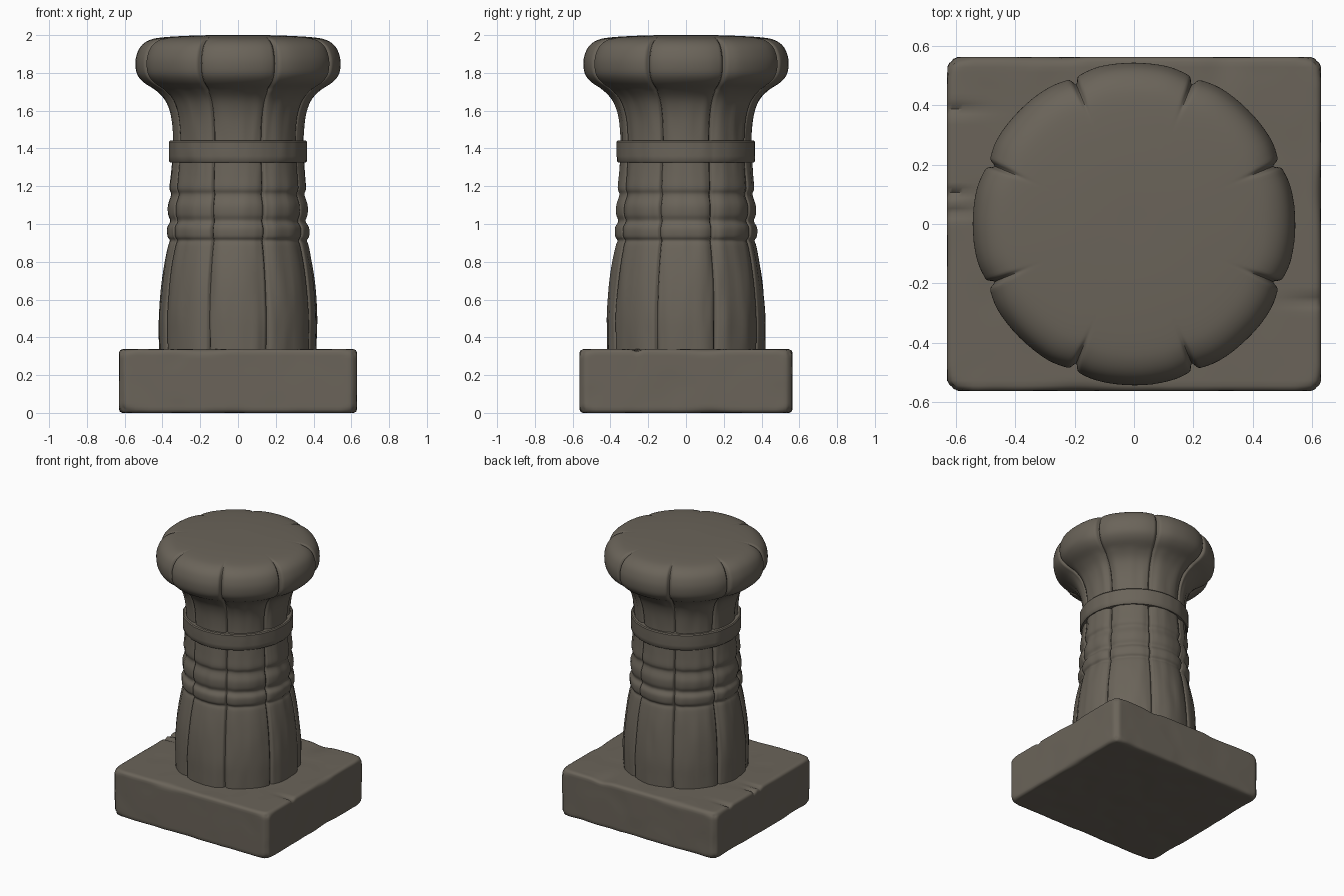
import bpy, bmesh, math
from mathutils import Vector, noise

if "Cube" in bpy.data.objects:
    bpy.data.objects.remove(bpy.data.objects["Cube"])

stone = bpy.data.materials.new("weathered stone")
stone.diffuse_color = (0.145, 0.127, 0.101, 1)
stone.use_nodes = True
stone.node_tree.nodes["Principled BSDF"].inputs["Base Color"].default_value = stone.diffuse_color


def finish(name, bm, angle):
    bmesh.ops.recalc_face_normals(bm, faces=bm.faces)
    me = bpy.data.meshes.new(name)
    bm.to_mesh(me)
    bm.free()
    me.materials.append(stone)
    ob = bpy.data.objects.new(name, me)
    bpy.context.collection.objects.link(ob)
    bpy.ops.object.select_all(action='DESELECT')
    ob.select_set(True)
    bpy.context.view_layer.objects.active = ob
    bpy.ops.object.shade_smooth_by_angle(angle=math.radians(angle))
    return ob


def smooth_profile(pts, n):
    """Catmull-Rom curve through (radius, z) points."""
    out = []
    for i in range(len(pts) - 1):
        a, b, c, d = (Vector(pts[min(max(i + k, 0), len(pts) - 1)]) for k in (-1, 0, 1, 2))
        for s in range(n):
            t = s / n
            out.append(0.5 * (2 * b + (c - a) * t + (2 * a - 5 * b + 4 * c - d) * t * t
                              + (3 * b - a - 3 * c + d) * t ** 3))
    return out + [Vector(pts[-1])]


# Angles are packed tightly around the eight seams between the lobes
half = [0, 0.5, 1, 1.6, 2.4, 3.5, 5, 7, 9.5, 12.5, 16, 19.5]
offsets = [-22.5] + [-a for a in half[:0:-1]] + half


def lathe(name, profile, shape, angle, closed=False):
    """Revolve a profile; shape(r, z, angle, seam offset) gives the worn radius."""
    bm = bmesh.new()
    rings = []
    for r, z in profile:
        if r < 0.001:
            rings.append([bm.verts.new((0, 0, z))])
            continue
        ring = []
        for k in range(8):
            for o in offsets:
                a = math.radians(22.5 + 45 * k + o)
                rr = shape(r, z, a, o)
                ring.append(bm.verts.new((rr * math.cos(a), rr * math.sin(a), z)))
        rings.append(ring)
    pairs = list(zip(rings, rings[1:]))
    if closed:
        pairs.append((rings[-1], rings[0]))
    for lo, hi in pairs:
        n = len(lo)
        for i in range(n):
            j = (i + 1) % n
            if len(hi) == 1:
                bm.faces.new((lo[i], lo[j], hi[0]))
            else:
                bm.faces.new((lo[i], lo[j], hi[j], hi[i]))
    return finish(name, bm, angle)


# Column and cushion-shaped capital
def column_wear(r, z, a, o):
    rim = min(1, max(0, (r - 0.36) / 0.12)) if z > 1.9 else 1
    depth = 0.024 if z > 1.7 else 0.015
    seam = rim * (depth * math.exp(-(o / 1.1) ** 2) + 0.011 * math.exp(-(o / 6) ** 2))
    rough = 0.001 if z > 1.72 else 0.006
    n = noise.noise((7 * math.cos(a), 7 * math.sin(a), z * 2.2))
    n += 0.5 * noise.noise((16 * math.cos(a), 16 * math.sin(a), z * 5))
    return r - seam + rough * n


column = [(0.416, 0.30), (0.418, 0.40), (0.418, 0.52), (0.408, 0.66), (0.392, 0.78),
          (0.372, 0.88), (0.362, 0.912), (0.374, 0.935), (0.375, 0.98), (0.358, 1.015),
          (0.368, 1.05), (0.368, 1.10), (0.352, 1.155), (0.361, 1.19), (0.355, 1.26),
          (0.349, 1.34), (0.345, 1.44), (0.352, 1.54), (0.368, 1.61), (0.395, 1.665),
          (0.44, 1.71), (0.50, 1.75), (0.533, 1.79), (0.543, 1.84), (0.538, 1.89),
          (0.515, 1.94), (0.47, 1.973), (0.40, 1.988), (0.25, 1.997), (0.12, 2.0), (0, 2.0)]
lathe("column", smooth_profile(column, 4), column_wear, 50)


# Collar band with a dented lower edge
def collar_wear(r, z, a, o):
    n = noise.noise((5 * math.cos(a), 5 * math.sin(a), 3))
    return r + (0.006 * n if r > 0.33 else 0) - (0.008 * max(0, n) if z < 1.36 else 0)


collar = [(0.32, 1.325), (0.358, 1.325), (0.365, 1.333), (0.366, 1.36), (0.366, 1.41),
          (0.366, 1.435), (0.360, 1.442), (0.32, 1.442)]
lathe("collar_band", collar, collar_wear, 40, closed=True)

# Plinth: rounded block whose edges are worn unevenly
H = Vector((0.63, 0.563, 0.1685))
bm = bmesh.new()
N = (72, 64, 20)
cells = {}


def vert(i):
    if i not in cells:
        cells[i] = bm.verts.new([H[k] * (2 * i[k] / N[k] - 1) for k in range(3)])
    return cells[i]


for ax in range(3):
    u, v = (ax + 1) % 3, (ax + 2) % 3
    for side in (0, N[ax]):
        for p in range(N[u]):
            for q in range(N[v]):
                quad = []
                for du, dv in ((0, 0), (1, 0), (1, 1), (0, 1)):
                    i = [0, 0, 0]
                    i[ax], i[u], i[v] = side, p + du, q + dv
                    quad.append(vert(tuple(i)))
                bm.faces.new(quad)

chips = [(-0.63, 0.385, 0.05, 0.016), (-0.63, 0.10, 0.03, 0.03), (-0.63, 0.04, 0.045, 0.016),
         (0.63, -0.26, 0.05, 0.014), (0.30, 0.563, 0.06, 0.012)]
for w in bm.verts:
    p = w.co.copy()
    wear = noise.noise(p * 4.5 + Vector((3, 1, 7)))
    corner = max(0, abs(p.x) / H.x + abs(p.y) / H.y - 1.86) / 0.14
    rad = 0.018 + 0.028 * max(0, wear) + 0.03 * corner
    inner = Vector([max(-H[k] + rad, min(H[k] - rad, p[k])) for k in range(3)])
    d = p - inner
    if d.length > 1e-6:
        p = inner + d.normalized() * rad
    # shallow dressing marks, then gouges along the top edge
    p -= d.normalized() * 0.004 * max(0, noise.noise(p * 6))
    if p.z > 0:
        for x, y, s, depth in chips:
            near = math.exp(-((p.x - x) / (2.2 * s if abs(x) > 0.6 else s)) ** 2
                            - ((p.y - y) / (0.35 * s if abs(x) > 0.6 else 2 * s)) ** 2)
            p.z -= depth * near * (p.z / H.z)
    w.co = p + Vector((0, 0, H.z))
finish("plinth", bm, 50)
